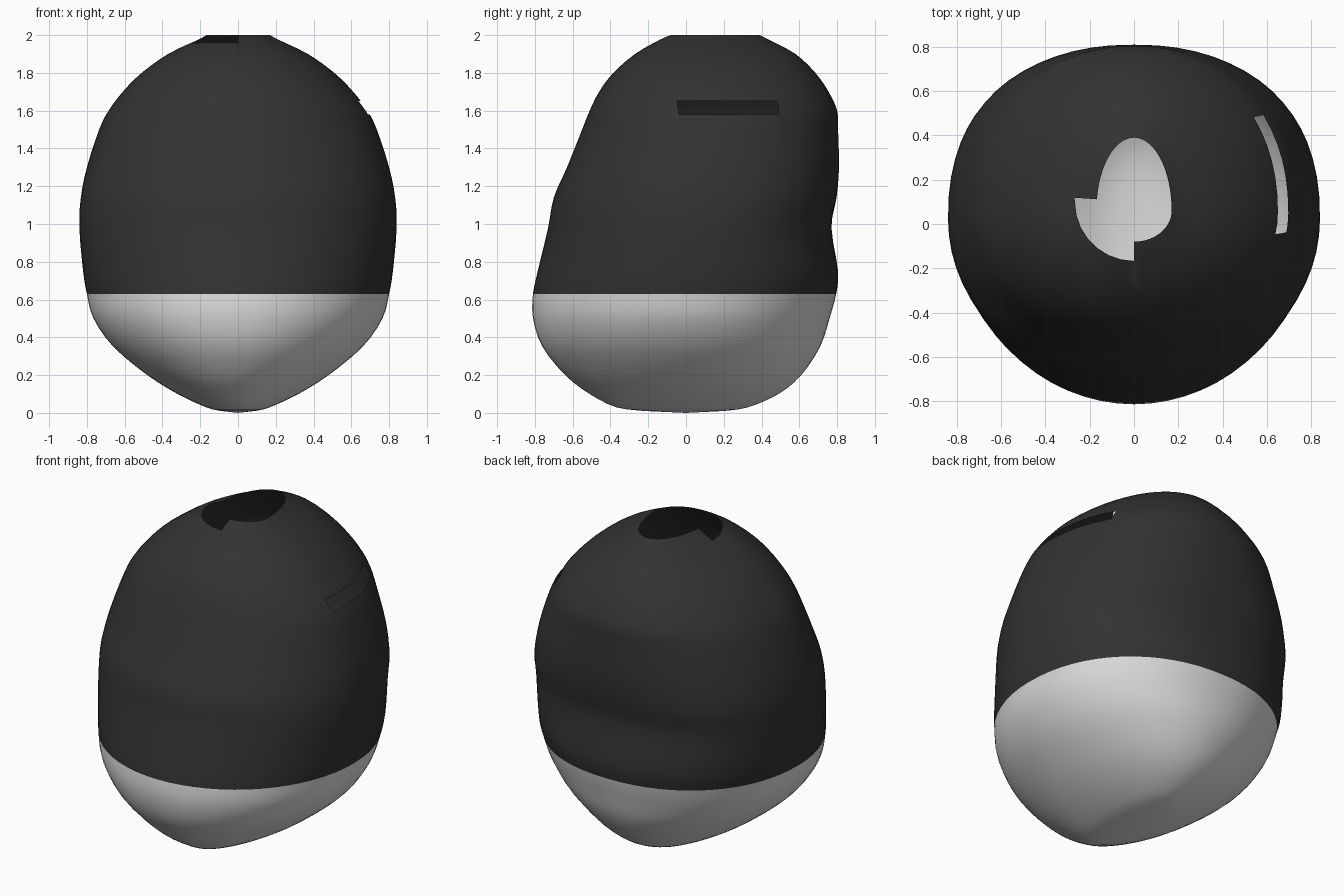
import bpy, bmesh, math
from mathutils import Vector

if "Cube" in bpy.data.objects:
    bpy.data.objects.remove(bpy.data.objects["Cube"])


def material(name, value):
    m = bpy.data.materials.new(name)
    m.use_nodes = True
    color = (value, value, value, 1)
    m.diffuse_color = color
    m.node_tree.nodes["Principled BSDF"].inputs["Base Color"].default_value = color
    return m


# Shell cross-sections: height, half width, front y, back y, y of widest point
SECTIONS = [
    (0.01, 0.09, -0.22, 0.20, 0),
    (0.03, 0.17, -0.37, 0.33, 0),
    (0.10, 0.32, -0.51, 0.49, 0),
    (0.20, 0.48, -0.64, 0.61, 0),
    (0.35, 0.66, -0.76, 0.71, 0),
    (0.50, 0.765, -0.81, 0.76, 0),
    (0.63, 0.80, -0.81, 0.795, 0.01),
    (0.75, 0.82, -0.785, 0.805, 0.02),
    (0.98, 0.84, -0.73, 0.77, 0.02),
    (1.14, 0.832, -0.70, 0.797, 0.03),
    (1.30, 0.80, -0.63, 0.81, 0.04),
    (1.50, 0.735, -0.55, 0.805, 0.05),
    (1.60, 0.685, -0.51, 0.80, 0.05),
    (1.70, 0.61, -0.46, 0.755, 0.06),
    (1.80, 0.51, -0.385, 0.685, 0.06),
    (1.90, 0.37, -0.27, 0.58, 0.06),
    (1.975, 0.215, -0.14, 0.44, 0.06),
    (2.00, 0.17, -0.08, 0.39, 0.06),
]
SIDES, STEPS = 64, 3
SEAM = 0.63


def spline(a, b, c, d, t):
    # Smooth step between sections b and c
    return [q + 0.5 * t * (r - p + t * (2*p - 5*q + 4*r - s + t * (3*(q - r) + s - p)))
            for p, q, r, s in zip(a, b, c, d)]


def ring(bm, section):
    z, half, front, back, mid = section
    squareness = 2 + 0.4 * max(0, 1 - abs(z - 1.1) / 0.8)
    verts = []
    for i in range(SIDES):
        a = 2 * math.pi * i / SIDES
        c, s = math.cos(a), math.sin(a)
        power = 2 / squareness if s > 0 else 1
        x = half * math.copysign(abs(c) ** power, c)
        reach = back - mid if s > 0 else mid - front
        y = mid + reach * math.copysign(abs(s) ** power, s)
        verts.append(bm.verts.new((x, y, z)))
    return verts


def carve(bm, planes, region):
    # Cut the surface along planes (point, outward normal), drop what is inside all
    for point, normal in planes:
        faces = [f for f in bm.faces if region(f.calc_center_median())]
        edges = {e for f in faces for e in f.edges}
        verts = {v for f in faces for v in f.verts}
        bmesh.ops.bisect_plane(bm, geom=list(verts) + list(edges) + faces,
                               plane_co=point, plane_no=normal)

    def inside(p):
        return region(p) and all((p - Vector(q)).dot(Vector(n)) < 0 for q, n in planes)

    doomed = [f for f in bm.faces if inside(f.calc_center_median())]
    bmesh.ops.delete(bm, geom=doomed, context="FACES")


# Hollow shell, open at the top
bm = bmesh.new()
rings = []
last = len(SECTIONS) - 1
for i in range(last):
    near = [SECTIONS[min(max(i + k, 0), last)] for k in (-1, 0, 1, 2)]
    rings += [ring(bm, spline(*near, j / STEPS)) for j in range(STEPS)]
rings.append(ring(bm, SECTIONS[-1]))
for low, high in zip(rings, rings[1:]):
    for i in range(SIDES):
        k = (i + 1) % SIDES
        bm.faces.new((low[i], low[k], high[k], high[i]))
tip = bm.verts.new((0, 0, 0))
for i in range(SIDES):
    bm.faces.new((tip, rings[0][(i + 1) % SIDES], rings[0][i]))

# Side slot
carve(bm, [((0, 0, 1.58), (0, 0, -1)), ((0, 0, 1.65), (0, 0, 1)),
           ((0, -0.04, 1.6), (0, -1, -0.14)), ((0, 0.49, 1.6), (0, 1, 0.14))],
      lambda p: p.x > 0.4 and 1.4 < p.z < 1.8)

# Quarter-round notch beside the top opening
notch = [((0, 0, 0), (1, 0, 0)), ((0, 0.1, 0), (0.07, 1, 0))]
for i in range(7):
    a = math.pi + math.pi / 2 * (i + 0.5) / 7
    n = Vector((math.cos(a), math.sin(a), 0))
    notch.append((Vector((0, 0.1, 0)) + n * 0.265, n))
carve(bm, notch, lambda p: p.z > 1.85 and p.x < 0.1 and p.y < 0.25)

# Pale base below the seam, dark cover above
for f in bm.faces:
    f.smooth = True
    f.material_index = 1 if f.calc_center_median().z < SEAM else 0

mesh = bpy.data.meshes.new("hollow_shell")
bm.to_mesh(mesh)
bm.free()
mesh.materials.append(material("charcoal", 0.032))
mesh.materials.append(material("pale_grey", 0.72))
shell = bpy.data.objects.new("hollow_shell", mesh)
bpy.context.collection.objects.link(shell)
